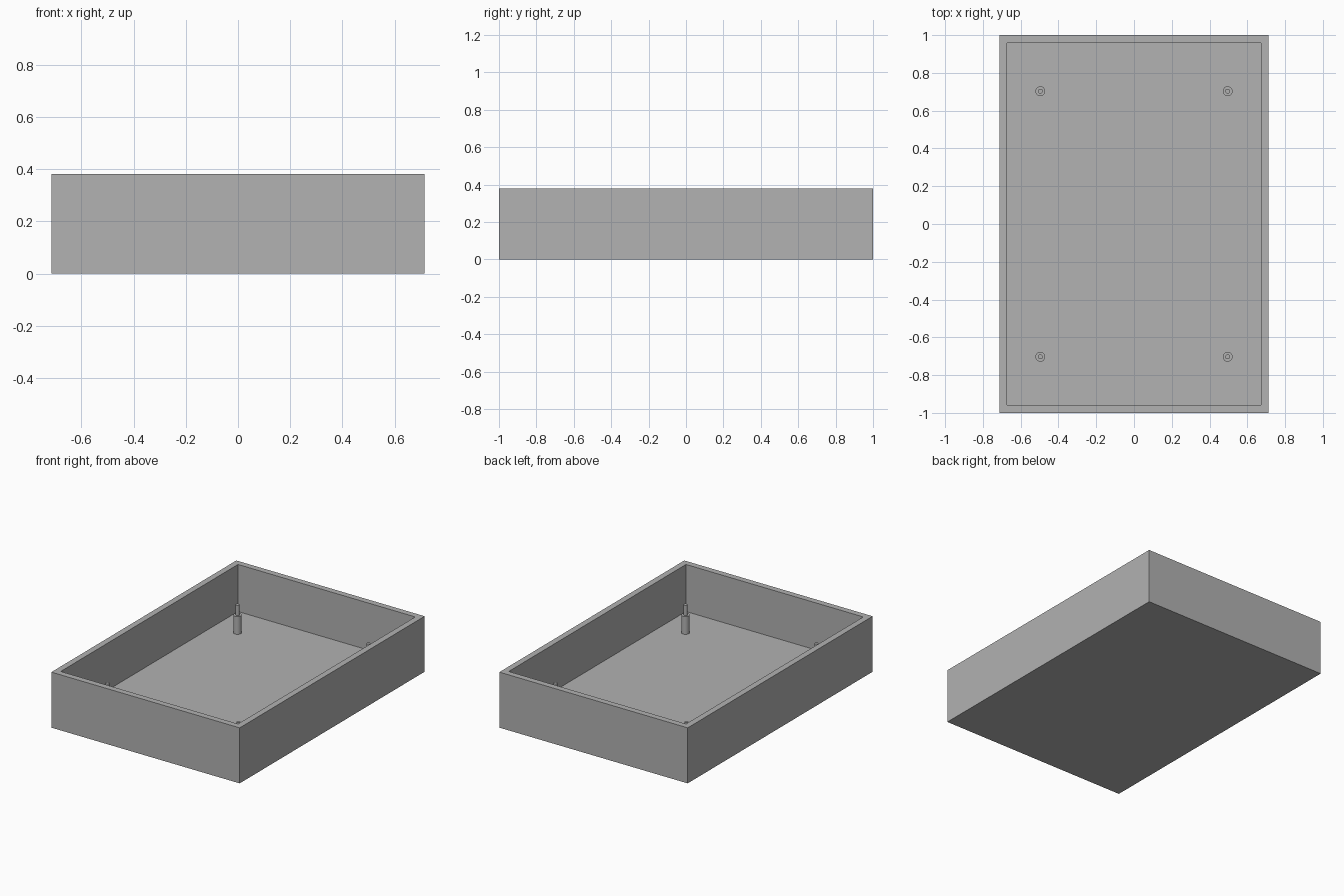
import bpy
import bmesh

if "Cube" in bpy.data.objects:
    bpy.data.objects.remove(bpy.data.objects["Cube"])

HALF_X, HALF_Y, HEIGHT = 0.713, 1.0, 0.38
WALL, FLOOR = 0.059, 0.058
POST_X, POST_Y = 0.496, 0.703
POST_TOP, PIN_TOP = 0.18, 0.25
POST_R, PIN_R = 0.026, 0.013

grey = bpy.data.materials.new("plain grey")
grey.use_nodes = True
colour = (0.445, 0.445, 0.445, 1)
grey.diffuse_color = colour
grey.node_tree.nodes["Principled BSDF"].inputs["Base Color"].default_value = colour


def finish(name, bm):
    """Turn a bmesh into a grey object."""
    bmesh.ops.recalc_face_normals(bm, faces=bm.faces)
    mesh = bpy.data.meshes.new(name)
    bm.to_mesh(mesh)
    bm.free()
    mesh.materials.append(grey)
    obj = bpy.data.objects.new(name, mesh)
    bpy.context.collection.objects.link(obj)
    return obj


# Open tray: a block whose top is inset for the rim and pushed down to the floor
bm = bmesh.new()
bmesh.ops.create_cube(bm, size=1)
for v in bm.verts:
    v.co.x *= 2 * HALF_X
    v.co.y *= 2 * HALF_Y
    v.co.z = (v.co.z + 0.5) * HEIGHT
top = max(bm.faces, key=lambda f: f.calc_center_median().z)
bmesh.ops.inset_region(bm, faces=[top], thickness=WALL)
inner = bmesh.ops.extrude_discrete_faces(bm, faces=[top])["faces"][0]
for v in inner.verts:
    v.co.z = FLOOR
finish("tray", bm)


def stepped_post(name, x, y):
    """Round standoff with a thinner locating pin on top."""
    bm = bmesh.new()
    bmesh.ops.create_circle(bm, cap_ends=True, radius=POST_R, segments=32)
    cap = bm.faces[:][0]

    def raise_cap(face, height):
        new = bmesh.ops.extrude_discrete_faces(bm, faces=[face])["faces"][0]
        for v in new.verts:
            v.co.z = height
        return new

    cap = raise_cap(cap, POST_TOP - FLOOR)
    bmesh.ops.inset_region(bm, faces=[cap], thickness=POST_R - PIN_R)
    raise_cap(cap, PIN_TOP - FLOOR)
    post = finish(name, bm)
    post.location = (x, y, FLOOR)
    bpy.ops.object.select_all(action="DESELECT")
    post.select_set(True)
    bpy.context.view_layer.objects.active = post
    bpy.ops.object.shade_smooth_by_angle()


# Four mounting posts near the corners
for end, sy in (("front", -1), ("back", 1)):
    for side, sx in (("right", -1), ("left", 1)):
        stepped_post(f"{end}_{side}_post", sx * POST_X, sy * POST_Y)
